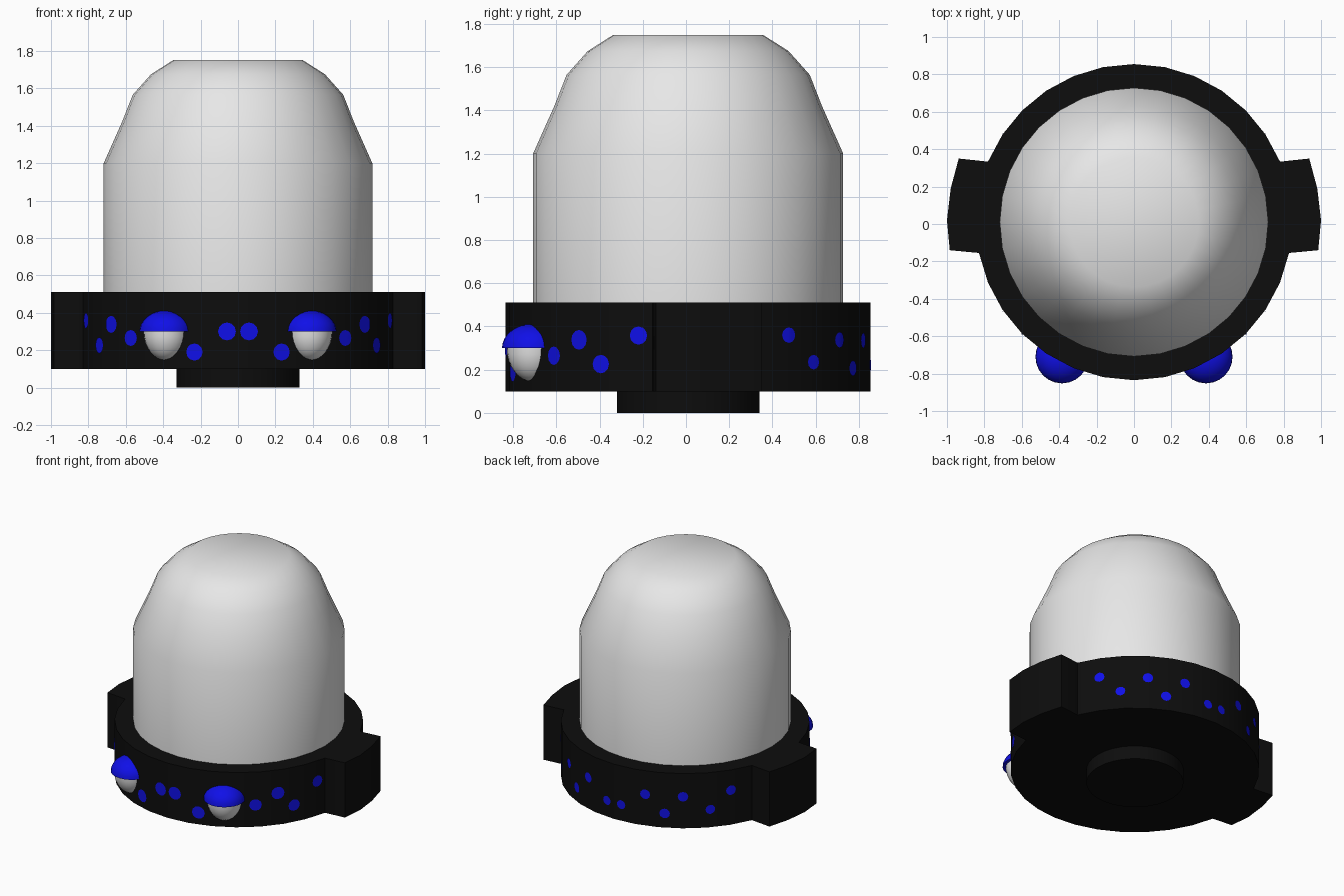
import bpy, bmesh, math
from math import sin, cos, pi, radians

if "Cube" in bpy.data.objects:
    bpy.data.objects.remove(bpy.data.objects["Cube"])

CY = 0.01          # centre of the round body along y
R, N = 0.845, 32   # collar radius and side count
STEP = 2 * pi / N


def material(name, rgb):
    m = bpy.data.materials.new(name)
    m.diffuse_color = (*rgb, 1)
    m.use_nodes = True
    m.node_tree.nodes["Principled BSDF"].inputs["Base Color"].default_value = m.diffuse_color
    return m


WHITE = material("white", (0.8, 0.8, 0.8))
BLACK = material("black", (0.004, 0.004, 0.004))
BLUE = material("blue", (0.005, 0.005, 0.8))


def finish(name, bm, mat, angle=35):
    bmesh.ops.recalc_face_normals(bm, faces=bm.faces)
    me = bpy.data.meshes.new(name)
    bm.to_mesh(me)
    bm.free()
    me.materials.append(mat)
    ob = bpy.data.objects.new(name, me)
    bpy.context.collection.objects.link(ob)
    bpy.ops.object.select_all(action='DESELECT')
    ob.select_set(True)
    bpy.context.view_layer.objects.active = ob
    bpy.ops.object.shade_smooth_by_angle(angle=radians(angle))
    return ob


def lathe(name, profile, mat, x=0, y=CY, n=N, angle=35):
    """Stack of rings (radius, z), capped at both ends."""
    bm = bmesh.new()
    rings = [[bm.verts.new((x + r * cos(i * 2 * pi / n), y + r * sin(i * 2 * pi / n), z))
              for i in range(n)] for r, z in profile]
    for a, b in zip(rings, rings[1:]):
        for i in range(n):
            j = (i + 1) % n
            bm.faces.new((a[i], a[j], b[j], b[i]))
    bm.faces.new(rings[0])
    bm.faces.new(rings[-1])
    return finish(name, bm, mat, angle)


def prism(name, outline, z0, z1, mat):
    bm = bmesh.new()
    f = bm.faces.new([bm.verts.new((x, y, z0)) for x, y in outline])
    ext = bmesh.ops.extrude_face_region(bm, geom=[f])
    top = [v for v in ext['geom'] if isinstance(v, bmesh.types.BMVert)]
    bmesh.ops.translate(bm, verts=top, vec=(0, 0, z1 - z0))
    return finish(name, bm, mat, 30)


# dome
lathe("dome", [(0.718, 0.45), (0.718, 1.2), (0.62, 1.42), (0.563, 1.565),
               (0.465, 1.675), (0.347, 1.75)], WHITE, angle=70)

# collar and foot
lathe("collar", [(R, 0.1), (R, 0.51)], BLACK)
lathe("foot", [(0.33, 0.0), (0.33, 0.12)], BLACK)

# side lugs, grown from three collar sides
inner = [(R * cos(k * STEP), R * sin(k * STEP) + CY) for k in (2, 1, 0, -1)]
outer = [(0.985, -0.14), (1.0, 0.02), (0.98, 0.19), (0.937, 0.35)]
for s, side in ((1, "right"), (-1, "left")):
    pts = [(0.7, 0.3), *inner[:1], *outer[::-1], *inner[3:], (0.7, -0.12)]
    prism("lug_" + side, [(s * x, y) for x, y in pts], 0.1, 0.51, BLACK)

# mushrooms: half-round caps over white stalks
for s, side in ((1, "right"), (-1, "left")):
    q = [i * pi / 2 / 8 for i in range(8)] + [pi / 2 - 0.03]
    lathe("mushroom_cap_" + side, [(0.142 * cos(a), 0.3 + 0.112 * sin(a)) for a in q],
          BLUE, s * 0.385, -0.71, 24)
    lathe("mushroom_stalk_" + side, [(0.12 * cos(a), 0.302 - 0.157 * sin(a)) for a in q],
          WHITE, s * 0.385, -0.71, 24)


# spots hugging the faceted collar
def collar_point(a, z):
    r = R * cos(STEP / 2) / cos(a % STEP - STEP / 2) + 0.004
    return (r * cos(a), r * sin(a) + CY, z)


# (degrees on the right half, height, radius)
SPOTS = [(-86, 0.30, 0.048), (-74, 0.19, 0.046), (-47.3, 0.265, 0.043),
         (-36.7, 0.338, 0.046), (-28.6, 0.226, 0.043), (-15.8, 0.358, 0.042),
         (33.4, 0.36, 0.036), (43.3, 0.235, 0.034), (56, 0.338, 0.036),
         (64.5, 0.207, 0.036), (73.8, 0.335, 0.036), (86, 0.222, 0.033)]
bm = bmesh.new()
for deg, z, rad in SPOTS:
    for a in (radians(deg), pi - radians(deg)):
        hub = bm.verts.new(collar_point(a, z))
        rings = [[bm.verts.new(collar_point(a + k * rad / R * cos(t * pi / 6),
                                            z + k * rad * sin(t * pi / 6)))
                  for t in range(12)] for k in (0.5, 1)]
        for i in range(12):
            j = (i + 1) % 12
            bm.faces.new((hub, rings[0][i], rings[0][j]))
            bm.faces.new((rings[0][i], rings[1][i], rings[1][j], rings[0][j]))
for f in bm.faces:  # face outwards
    f.normal_update()
    c = f.calc_center_median()
    if f.normal.x * c.x + f.normal.y * (c.y - CY) < 0:
        f.normal_flip()
me_spots = finish("collar_spots", bm, BLUE)
# thin outward check: each patch is open, so normals are set again by direction
bm = bmesh.new()
bm.from_mesh(me_spots.data)
for f in bm.faces:
    c = f.calc_center_median()
    if f.normal.x * c.x + f.normal.y * (c.y - CY) < 0:
        f.normal_flip()
bm.to_mesh(me_spots.data)
bm.free()
